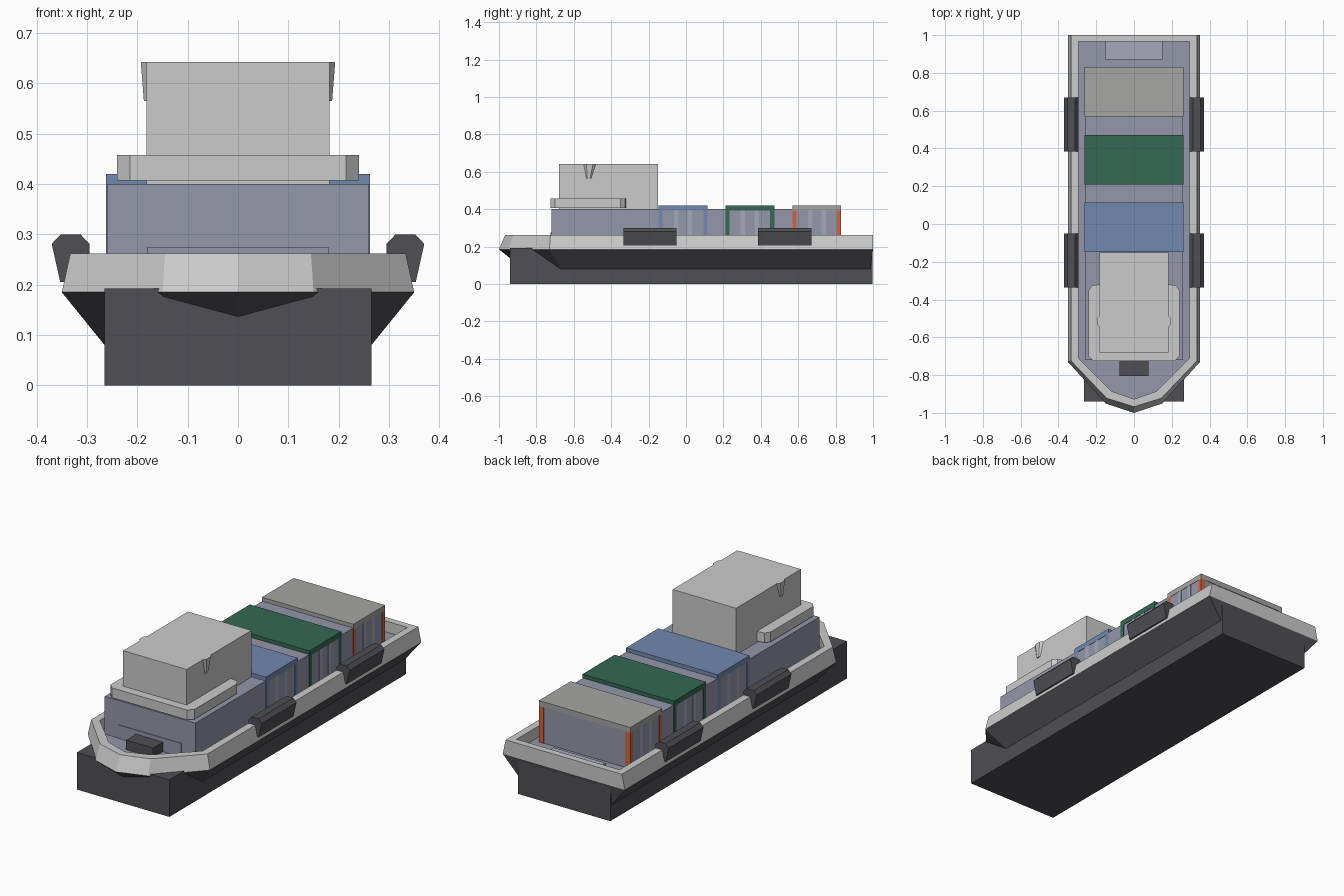
import bpy, bmesh

if "Cube" in bpy.data.objects:
    bpy.data.objects.remove(bpy.data.objects["Cube"])


def mat(name, r, g, b):
    m = bpy.data.materials.new(name)
    m.diffuse_color = (r, g, b, 1)
    m.use_nodes = True
    m.node_tree.nodes["Principled BSDF"].inputs["Base Color"].default_value = m.diffuse_color
    return m


DARK = mat("dark_hull", .08, .08, .09)
DECK = mat("blue_grey", .30, .31, .40)
PALE = mat("pale_blue_grey", .38, .39, .50)
BLUE = mat("blue", .17, .25, .43)
GREEN = mat("green", .035, .14, .09)
GREY = mat("mid_grey", .38, .38, .37)
ORANGE = mat("orange", .65, .13, .05)


def finish(name, bm, m=None):
    bmesh.ops.recalc_face_normals(bm, faces=bm.faces)
    me = bpy.data.meshes.new(name)
    bm.to_mesh(me)
    bm.free()
    ob = bpy.data.objects.new(name, me)
    bpy.context.collection.objects.link(ob)
    if m:
        me.materials.append(m)
    return ob


def loft(name, rings, m=None, closed=False):
    """Skin equal-length rings; cap both ends, or join last to first."""
    bm = bmesh.new()
    vs = [[bm.verts.new(p) for p in r] for r in rings]
    n = len(vs[0])
    pairs = list(zip(vs, vs[1:])) + ([(vs[-1], vs[0])] if closed else [])
    for a, b in pairs:
        for i in range(n):
            j = (i + 1) % n
            bm.faces.new((a[i], a[j], b[j], b[i]))
    if not closed:
        bm.faces.new(vs[0])
        bm.faces.new(vs[-1])
    return finish(name, bm, m)


def box(name, x, y, z, m=None):
    ring = lambda h: [(x[0], y[0], h), (x[1], y[0], h), (x[1], y[1], h), (x[0], y[1], h)]
    return loft(name, [ring(z[0]), ring(z[1])], m)


def outline(half, z):
    """Mirror a half outline (stern to bow, last point on the centreline)."""
    return [(x, y, z) for x, y in half] + [(-x, y, z) for x, y in half[-2::-1]]


# Hull outlines at each level
keel = outline([(.265, .985), (.265, -.67), (.12, -.83), (0, -.87)], .08)
outer_half = [(.35, 1), (.35, -.73), (.15, -.95), (0, -1)]
outer = outline(outer_half, .185)
rim_out = outline([(.333, 1), (.333, -.725), (.145, -.922), (0, -.967)], .262)
inner_half = [(.295, .965), (.295, -.71), (.12, -.885), (0, -.927)]
rim_in = outline(inner_half, .262)
rim_low = outline(inner_half, .185)

# Hull
box("lower_hull", (-.265, .265), (-.94, .998), (0, .192), DARK)
loft("flared_hull", [keel, outer], DARK)
loft("bulwark_rim", [outer, rim_out, rim_in, rim_low], closed=True)
loft("deck", [outline(inner_half, .19), outline(inner_half, .205)], DECK)
box("stern_step", (-.15, .15), (.87, .965), (.2, .222), PALE)
box("bow_hatch", (-.077, .077), (-.805, -.715), (.2, .255), DARK)

# Deckhouse body running under the cargo
box("deckhouse", (-.26, .26), (-.72, .828), (.2, .40), DECK)
box("deckhouse_front_panel", (-.18, .18), (-.724, -.715), (.2, .275), DECK)


# Cargo containers: cap and corner posts around the body's side panels
def container(name, y0, y1, top, frame):
    box(name + "_cap", (-.262, .262), (y0, y1), (.392, .42), top)
    w = .022
    for s in (-1, 1):
        side = "right" if s > 0 else "left"
        xs = sorted((s * .235, s * .262))
        for k, (a, b) in enumerate(((y0, y0 + w), (y1 - w, y1))):
            box(f"{name}_{side}_post_{k}", xs, (a, b), (.205, .393), frame)
        for k in (.36, .64):
            c = y0 + (y1 - y0) * k
            box(f"{name}_{side}_rib_{k}", sorted((s * .25, s * .2615)),
                (c - .012, c + .012), (.205, .393), PALE)


container("blue_container", -.147, .115, BLUE, BLUE)
container("green_container", .21, .472, GREEN, GREEN)
container("rear_container", .57, .83, GREY, ORANGE)

# Bridge platform with chamfered corners
half = [(.185, -.32), (.222, -.325), (.24, -.35), (.24, -.70), (.215, -.725), (0, -.725)]
loft("bridge_platform", [outline(half, .407), outline(half, .458)])
box("platform_neck", (-.18, .18), (-.57, -.30), (.39, .42))

# Wheelhouse and its small side wedges
box("wheelhouse", (-.182, .182), (-.68, -.15), (.40, .642))
for s, side in ((-1, "left"), (1, "right")):
    wedge = lambda z, o, c, h: [(s * .18, c - h, z), (s * o, c - h * .5, z),
                                (s * o, c + h * .5, z), (s * .18, c + h, z)]
    loft(side + "_wheelhouse_wedge",
         [wedge(.565, .187, -.52, .015), wedge(.642, .193, -.515, .035)])

# Fenders hung over the rim
profile = [(.295, .255), (.295, .281), (.313, .30), (.352, .30), (.37, .281), (.353, .205), (.335, .205)]
for s, side in ((-1, "left"), (1, "right")):
    for pos, y0, y1 in (("front", -.335, -.05), ("rear", .385, .67)):
        loft(f"{side}_{pos}_fender",
             [[(s * x, y, z) for x, z in profile] for y in (y0, y1)], DARK)
